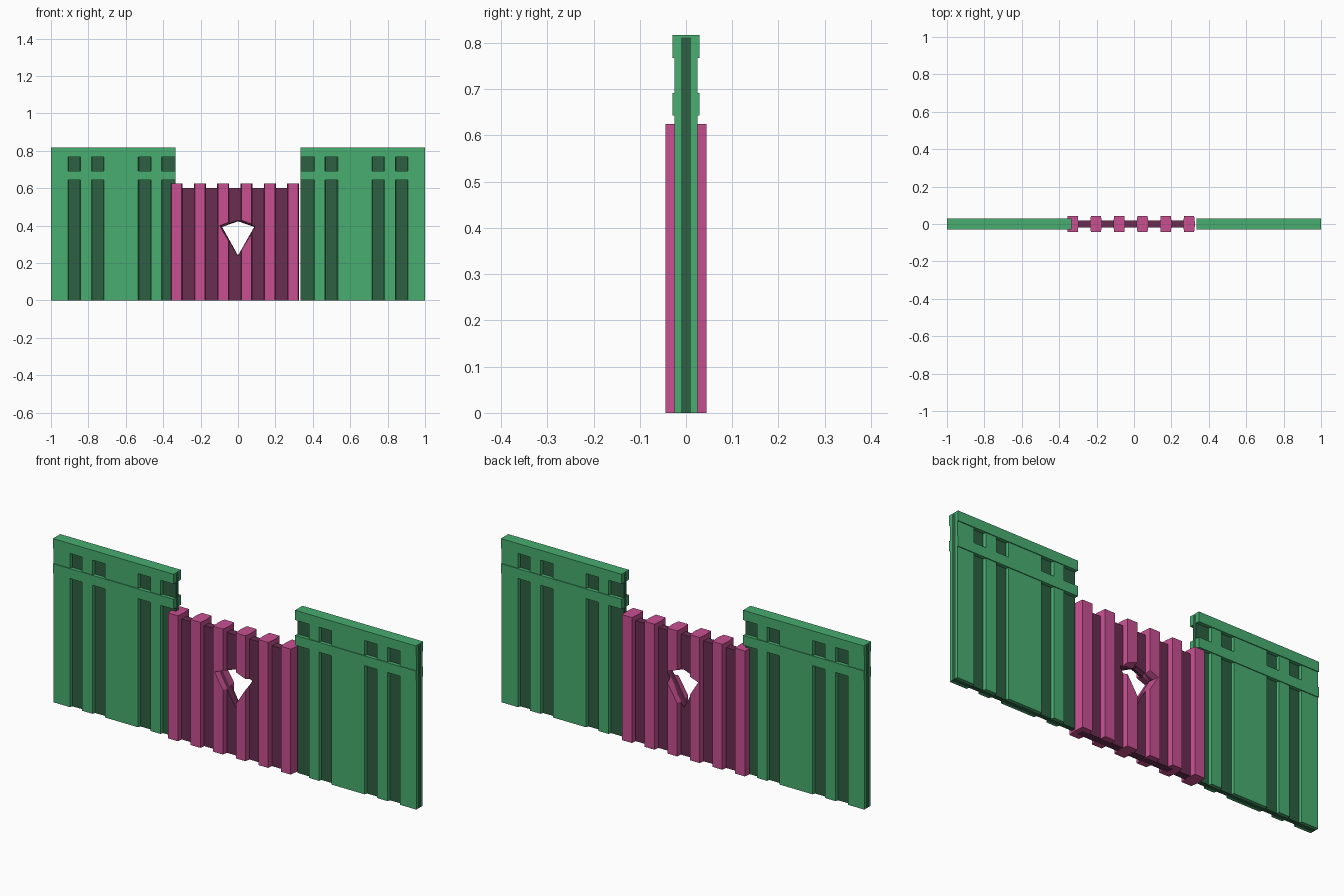
import bpy, bmesh

if "Cube" in bpy.data.objects:
    bpy.data.objects.remove(bpy.data.objects["Cube"])


def material(name, color):
    m = bpy.data.materials.new(name)
    m.diffuse_color = (*color, 1)
    m.use_nodes = True
    m.node_tree.nodes["Principled BSDF"].inputs["Base Color"].default_value = m.diffuse_color
    return m


GREEN = material("green", (0.065, 0.417, 0.162))
DARK_GREEN = material("dark green", (0.026, 0.117, 0.054))
PINK = material("pink", (0.578, 0.080, 0.283))
DARK_PINK = material("dark pink", (0.144, 0.026, 0.080))


def make_object(name, bm, mat):
    bmesh.ops.recalc_face_normals(bm, faces=bm.faces)
    me = bpy.data.meshes.new(name)
    bm.to_mesh(me)
    bm.free()
    me.materials.append(mat)
    ob = bpy.data.objects.new(name, me)
    bpy.context.collection.objects.link(ob)
    return ob


def prism(bm, plan, z0, z1):
    """Extrude an xy outline from z0 to z1."""
    base = bm.faces.new([bm.verts.new((x, y, z0)) for x, y in plan])
    ext = bmesh.ops.extrude_face_region(bm, geom=[base], use_keep_orig=True)
    for v in ext["geom"]:
        if isinstance(v, bmesh.types.BMVert):
            v.co.z = z1


def box(bm, x0, x1, y0, y1, z0, z1):
    prism(bm, [(x0, y0), (x1, y0), (x1, y1), (x0, y1)], z0, z1)


# Green wall panels, mirrored left and right
SLATS = [(0.405, 0.468), (0.53, 0.72), (0.78, 0.845), (0.905, 1.0)]
CORE, SLAT, RAIL = 0.011, 0.025, 0.029
for label, s in (("left", -1), ("right", 1)):
    bm = bmesh.new()
    box(bm, s * 0.335, s * 1.0, -CORE, CORE, 0, 0.812)
    make_object(label + "_panel_core", bm, DARK_GREEN)

    # Tapered slats on both faces of the core
    bm = bmesh.new()
    for a, b in SLATS:
        end = 0.0 if b == 1.0 else 0.004
        for f in (-1, 1):
            prism(bm, [(s * a, f * CORE), (s * b, f * CORE),
                       (s * (b - end), f * SLAT), (s * (a + 0.004), f * SLAT)], 0, 0.812)
    make_object(label + "_panel_slats", bm, GREEN)

    # Two rails per face and a cap over the core
    bm = bmesh.new()
    for f in (-1, 1):
        for z0, z1 in ((0.643, 0.692), (0.768, 0.812)):
            box(bm, s * 0.335, s * 1.0, f * CORE, f * RAIL, z0, z1)
    box(bm, s * 0.335, s * 1.0, -RAIL, RAIL, 0.812, 0.817)
    make_object(label + "_panel_rails", bm, GREEN)

# Pink gate: infill board and six six-sided posts
bm = bmesh.new()
box(bm, -0.35, 0.30, -0.018, 0.018, 0, 0.60)
infill = make_object("gate_infill", bm, DARK_PINK)

bm = bmesh.new()
for i in range(6):
    x = -0.328 + i * 0.1245
    prism(bm, [(x - 0.027, -0.044), (x + 0.027, -0.044), (x + 0.032, 0),
               (x + 0.027, 0.044), (x - 0.027, 0.044), (x - 0.032, 0)], 0, 0.625)
posts = make_object("gate_posts", bm, PINK)

# Kite-shaped opening, a little wider at both faces than in the middle
bm = bmesh.new()
rings = []
for y, g in ((-0.06, 0.018), (0, 0), (0.06, 0.018)):
    rings.append([bm.verts.new((x, y, z)) for x, z in
                  ((-0.085 - g, 0.393 + g / 2), (0, 0.24 - g / 4),
                   (0.087 + g, 0.393 + g / 2), (0, 0.423 + g))])
for r0, r1 in zip(rings, rings[1:]):
    for k in range(4):
        n = (k + 1) % 4
        bm.faces.new((r0[k], r0[n], r1[n], r1[k]))
bm.faces.new(rings[0])
bm.faces.new(rings[2])
cutter = make_object("opening_cutter", bm, DARK_PINK)
cutter.hide_render = True

for ob in (infill, posts):
    mod = ob.modifiers.new("opening", 'BOOLEAN')
    mod.operation = 'DIFFERENCE'
    mod.solver = 'EXACT'
    mod.object = cutter
    bpy.context.view_layer.objects.active = ob
    bpy.ops.object.modifier_apply(modifier=mod.name)
bpy.data.objects.remove(cutter)
